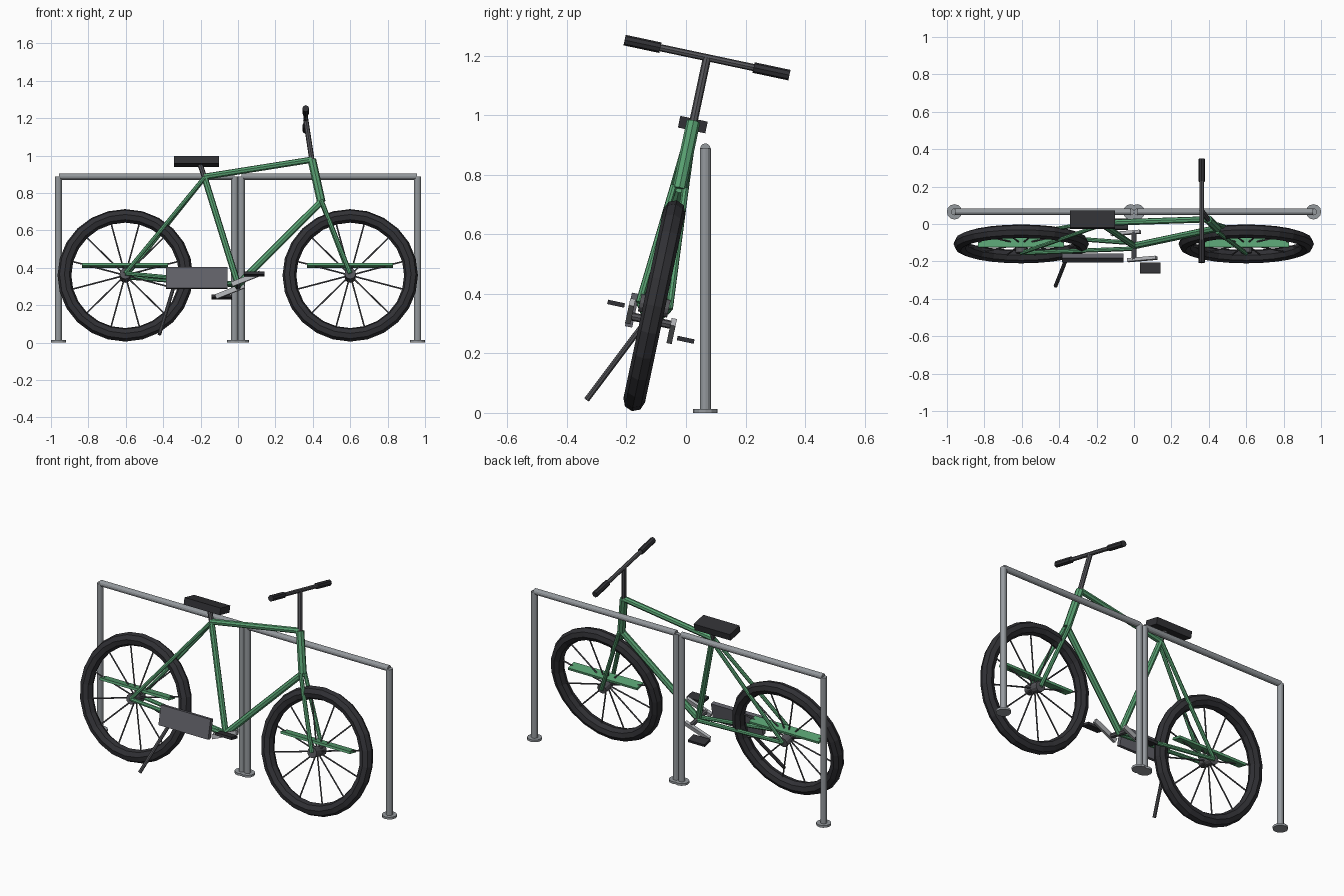
import bpy, math
from mathutils import Matrix, Vector

if "Cube" in bpy.data.objects:
    bpy.data.objects.remove(bpy.data.objects["Cube"])

# Bike space (x along, y across, z up) leans 12 degrees back onto the rack
LEAN = Matrix.Translation((0, -0.183, 0)) @ Matrix.Rotation(math.radians(-12), 4, 'X')
WORLD = Matrix.Identity(4)


def material(name, rgb):
    m = bpy.data.materials.new(name)
    m.diffuse_color = (*rgb, 1)
    m.use_nodes = True
    m.node_tree.nodes["Principled BSDF"].inputs["Base Color"].default_value = m.diffuse_color
    return m


GREEN = material("green_paint", (0.10, 0.36, 0.17))
BLACK = material("rubber", (0.03, 0.03, 0.035))
DARK = material("dark_metal", (0.09, 0.09, 0.10))
GUARD = material("guard_grey", (0.12, 0.12, 0.14))
STEEL = material("steel", (0.30, 0.32, 0.34))
ALLOY = material("alloy", (0.42, 0.43, 0.45))


def finish(name, local, mat, space):
    o = bpy.context.object
    o.name = name
    o.matrix_world = space @ local
    o.data.materials.append(mat)
    return o


def tube(name, a, b, r, mat, space=LEAN, sides=8):
    a, b = Vector(a), Vector(b)
    d = b - a
    bpy.ops.mesh.primitive_cylinder_add(vertices=sides, radius=r, depth=d.length)
    rot = d.to_track_quat('Z', 'Y').to_matrix().to_4x4()
    return finish(name, Matrix.Translation((a + b) / 2) @ rot, mat, space)


def box(name, c, size, mat, tilt=0):
    bpy.ops.mesh.primitive_cube_add(size=1)
    local = (Matrix.Translation(c) @ Matrix.Rotation(math.radians(tilt), 4, 'Y')
             @ Matrix.Diagonal((*size, 1)))
    return finish(name, local, mat, LEAN)


# Rack: two hoops side by side with round feet
RY = 0.065
for side, s in (("left", -1), ("right", 1)):
    for where, x in (("inner", 0.018), ("outer", 0.96)):
        tube(f"rack_{side}_{where}_post", (s * x, RY, 0), (s * x, RY, 0.888), 0.0185, STEEL, WORLD, 12)
        tube(f"rack_{side}_{where}_foot", (s * x, RY, 0), (s * x, RY, 0.013), 0.041, STEEL, WORLD, 12)
    tube(f"rack_{side}_top_bar", (s * 0.018, RY, 0.888), (s * 0.958, RY, 0.888), 0.0175, STEEL, WORLD, 12)

# Wheels: tyre, hub, twelve spokes and the flat guard strip
HUB_Z = 0.368
for side, x in (("rear", -0.603), ("front", 0.6)):
    bpy.ops.mesh.primitive_torus_add(major_segments=24, minor_segments=8,
                                     major_radius=0.325, minor_radius=0.037)
    finish(f"{side}_tyre", Matrix.Translation((x, 0, HUB_Z)) @ Matrix.Rotation(math.pi / 2, 4, 'X'), BLACK, LEAN)
    tube(f"{side}_hub", (x, -0.05, HUB_Z), (x, 0.05, HUB_Z), 0.03, DARK, sides=12)
    for i in range(12):
        a = math.radians(15 + 30 * i)
        tip = (x + 0.3 * math.cos(a), 0, HUB_Z + 0.3 * math.sin(a))
        tube(f"{side}_spoke_{i + 1}", (x, 0, HUB_Z), tip, 0.0045, DARK, sides=5)
    box(f"{side}_guard_strip", (x, 0, 0.422), (0.46, 0.06, 0.014), GREEN)

# Frame
SEAT, BB = (-0.18, 0, 0.907), (0, 0, 0.317)
HEAD_TOP, HEAD_LOW = (0.395, 0, 1.0), (0.445, 0, 0.77)
tube("seat_tube", SEAT, BB, 0.017, GREEN)
tube("top_tube", SEAT, HEAD_TOP, 0.017, GREEN)
tube("down_tube", HEAD_LOW, BB, 0.019, GREEN)
tube("head_tube", HEAD_TOP, HEAD_LOW, 0.023, GREEN)
tube("bottom_axle", (0, -0.075, 0.317), (0, 0.075, 0.317), 0.014, DARK)
for side, s in (("left", -1), ("right", 1)):
    tube(f"{side}_fork_blade", (0.445, s * 0.02, 0.775), (0.6, s * 0.052, HUB_Z), 0.012, GREEN)
    tube(f"{side}_seat_stay", (-0.18, s * 0.012, 0.9), (-0.603, s * 0.05, HUB_Z), 0.011, GREEN)
    tube(f"{side}_chain_stay", (0, s * 0.015, 0.317), (-0.603, s * 0.05, HUB_Z), 0.012, GREEN)

# Saddle and steering
tube("seat_post", SEAT, (-0.205, 0, 0.98), 0.014, DARK)
box("saddle", (-0.222, 0, 0.99), (0.24, 0.094, 0.04), BLACK)
BX, BZ = 0.362, 1.22
tube("steering_stem", HEAD_TOP, (BX, 0, BZ), 0.014, DARK)
tube("handlebar", (BX, -0.28, BZ), (BX, 0.28, BZ), 0.012, DARK)
for side, s in (("left", -1), ("right", 1)):
    tube(f"{side}_grip", (BX, s * 0.16, BZ), (BX, s * 0.283, BZ), 0.018, BLACK)

# Cranks and pedals, opposite each other
for side, s in (("left", -1), ("right", 1)):
    box(f"{side}_crank", (-s * 0.043, s * 0.075, 0.315 - s * 0.018), (0.165, 0.018, 0.026), ALLOY, -22)
    box(f"{side}_pedal", (-s * 0.087, s * 0.127, 0.313 - s * 0.035), (0.11, 0.058, 0.015), BLACK)

# Chain guard and kickstand
box("chain_guard", (-0.22, -0.07, 0.338), (0.33, 0.025, 0.115), GUARD)
tube("kickstand", (-0.345, -0.145, 0.295), (-0.42, -0.333, 0.045), 0.01, DARK, WORLD)
